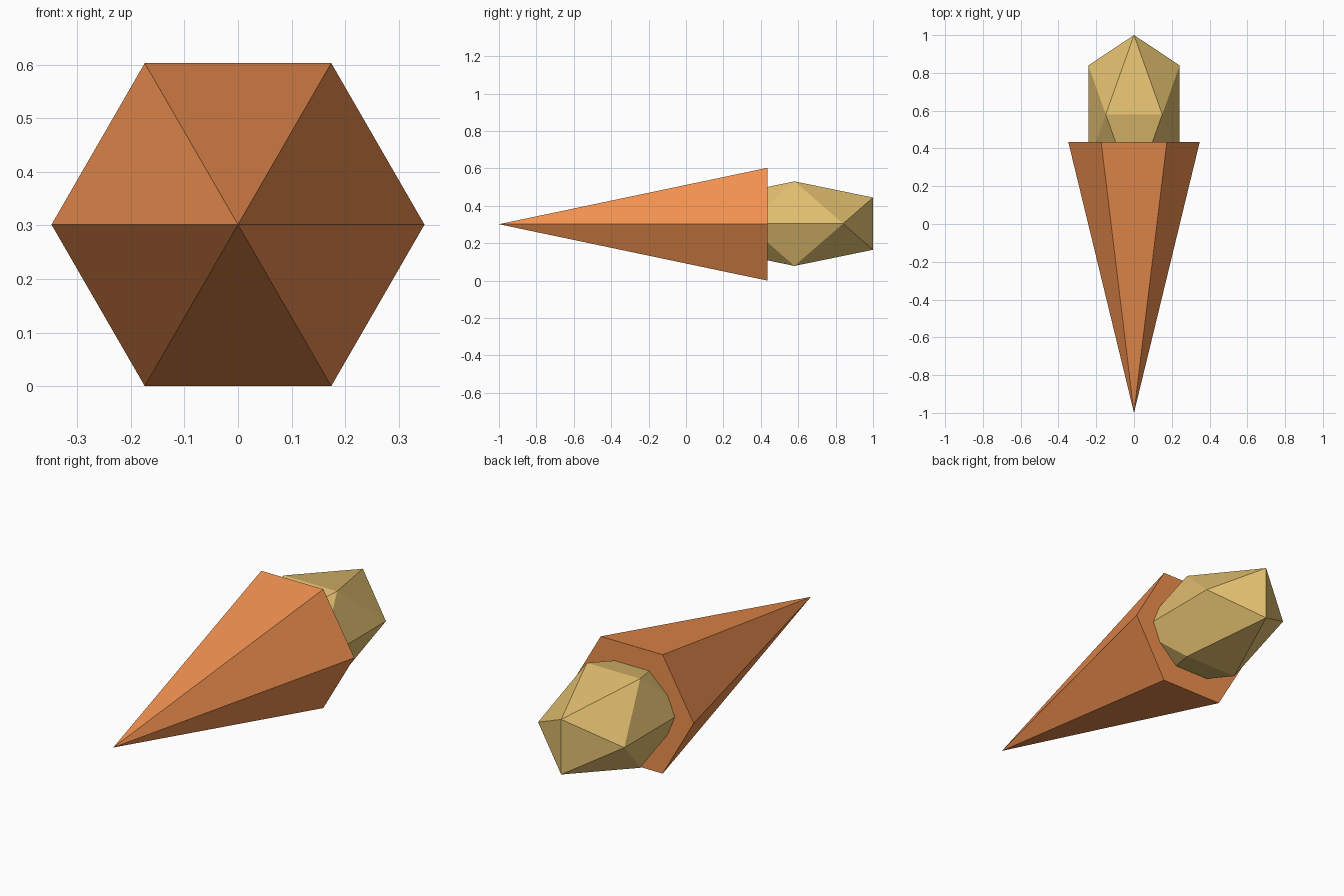
import bpy, bmesh
from math import sqrt, radians, cos
from mathutils import Matrix, Vector

if "Cube" in bpy.data.objects:
    bpy.data.objects.remove(bpy.data.objects["Cube"])

CONE_R = 0.348                       # corner radius of the hexagonal rim
AXIS_Z = CONE_R * cos(radians(30))   # lying on a flat, so axis sits one apothem up
TIP_Y, RIM_Y = -1.0, 0.435
PHI = (1 + sqrt(5)) / 2


def add_object(name, bm, color):
    bmesh.ops.recalc_face_normals(bm, faces=bm.faces)
    mesh = bpy.data.meshes.new(name)
    bm.to_mesh(mesh)
    bm.free()
    mat = bpy.data.materials.new(name + "_color")
    mat.diffuse_color = (*color, 1)
    mat.use_nodes = True
    mat.node_tree.nodes["Principled BSDF"].inputs["Base Color"].default_value = mat.diffuse_color
    mesh.materials.append(mat)
    obj = bpy.data.objects.new(name, mesh)
    bpy.context.collection.objects.link(obj)
    return obj


# Wafer cone: six sides, tip to the front, corners pointing left and right
bm = bmesh.new()
place = (Matrix.Translation((0, (TIP_Y + RIM_Y) / 2, AXIS_Z))
         @ Matrix.Rotation(radians(90), 4, 'X')
         @ Matrix.Rotation(radians(30), 4, 'Z'))
bmesh.ops.create_cone(bm, cap_ends=True, segments=6, radius1=CONE_R, radius2=0,
                      depth=RIM_Y - TIP_Y, matrix=place)
bmesh.ops.remove_doubles(bm, verts=bm.verts, dist=1e-4)
add_object("wafer_cone", bm, (0.87, 0.28, 0.08))

# Scoop: icosahedron stretched along the cone axis, edge facing the back
bm = bmesh.new()
center = Vector((0, 0.58, AXIS_Z + 0.003))
half = Vector((0.242, 0.42, 0.226))
for s in (-1, 1):
    for t in (-1, 1):
        for p in ((0, s, t / PHI), (s / PHI, 0, t), (s, t / PHI, 0)):
            bm.verts.new(center + Vector(p) * half)
bmesh.ops.convex_hull(bm, input=bm.verts)
add_object("ice_cream_scoop", bm, (0.76, 0.52, 0.16))
